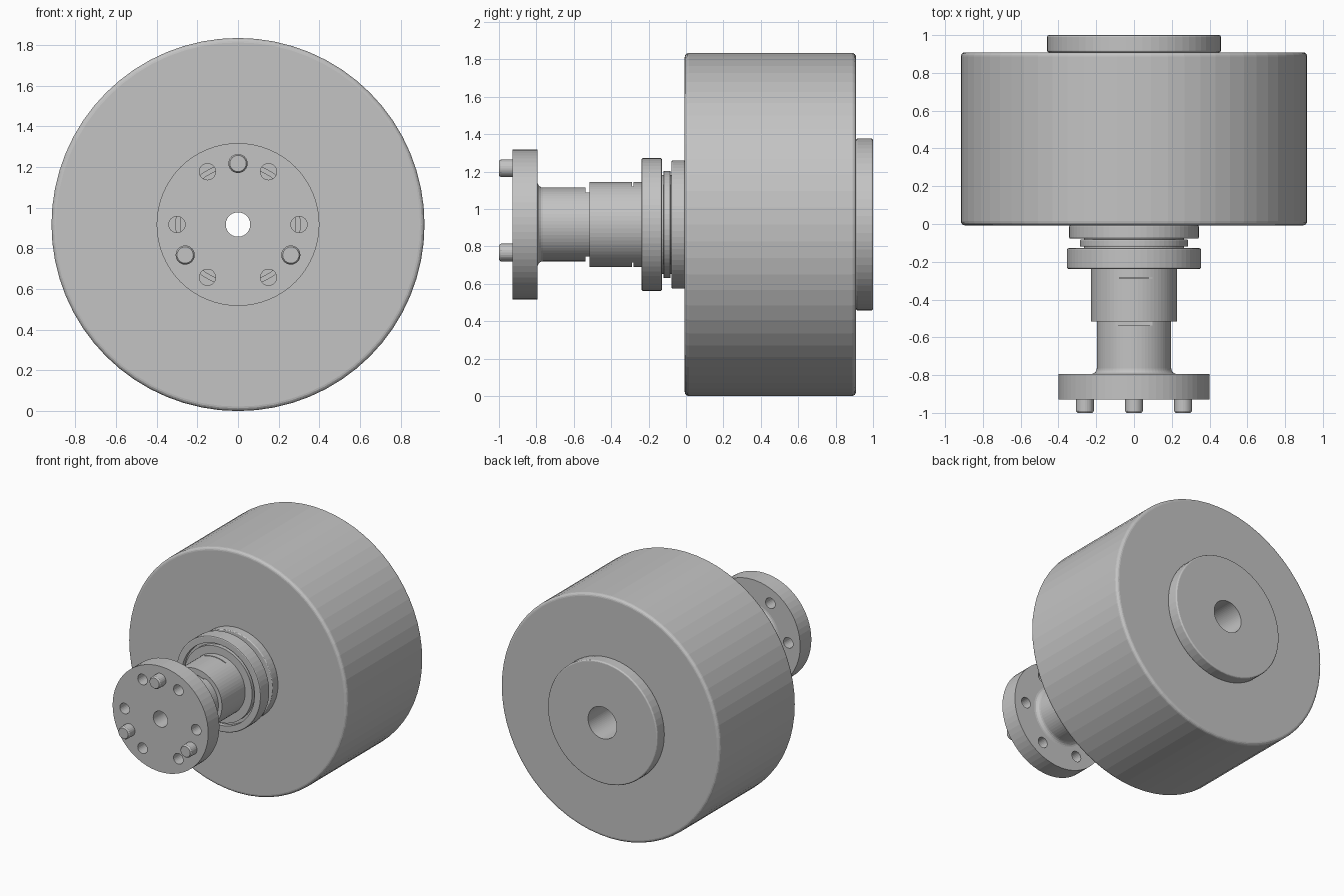
import bpy, bmesh, math
from mathutils import Matrix, Vector

if "Cube" in bpy.data.objects:
    bpy.data.objects.remove(bpy.data.objects["Cube"])

AXIS_Z = 0.917   # height of the rotation axis
SIDES = 64

grey = bpy.data.materials.new("machined grey")
grey.diffuse_color = (0.55, 0.55, 0.55, 1)
grey.use_nodes = True
grey.node_tree.nodes["Principled BSDF"].inputs["Base Color"].default_value = grey.diffuse_color


def finish(bm, name):
    bmesh.ops.recalc_face_normals(bm, faces=bm.faces)
    me = bpy.data.meshes.new(name)
    bm.to_mesh(me)
    bm.free()
    me.materials.append(grey)
    ob = bpy.data.objects.new(name, me)
    bpy.context.collection.objects.link(ob)
    return ob


def lathe(name, profile, sides=SIDES):
    """Revolve a closed loop of (y, radius) points around the y axis."""
    bm = bmesh.new()
    rings = []
    for i in range(sides):
        a = 2 * math.pi * i / sides
        rings.append([bm.verts.new((r * math.cos(a), y, AXIS_Z + r * math.sin(a)))
                      for y, r in profile])
    n = len(profile)
    for i in range(sides):
        p, q = rings[i], rings[(i + 1) % sides]
        for j in range(n):
            k = (j + 1) % n
            bm.faces.new((p[j], p[k], q[k], q[j]))
    return finish(bm, name)


def arc(cy, cr, rad, a0, a1, steps=4):
    return [(cy + rad * math.cos(math.radians(a0 + (a1 - a0) * i / steps)),
             cr + rad * math.sin(math.radians(a0 + (a1 - a0) * i / steps)))
            for i in range(steps + 1)]


def tube(y0, y1, inner, outer, edge):
    """Closed ring profile with rounded outer edges."""
    return ([(y0, inner)] + arc(y0 + edge, outer - edge, edge, 180, 90)
            + arc(y1 - edge, outer - edge, edge, 90, 0) + [(y1, inner)])


def add_cylinder(bm, x, z, r, y0, y1, r_front=None):
    m = Matrix.Translation((x, (y0 + y1) / 2, z)) @ Matrix.Rotation(math.pi / 2, 4, 'X')
    bmesh.ops.create_cone(bm, cap_ends=True, segments=24, radius1=r,
                          radius2=r if r_front is None else r_front,
                          depth=y1 - y0, matrix=m)


def add_box(bm, lo, hi):
    lo, hi = Vector(lo), Vector(hi)
    m = Matrix.Translation((lo + hi) / 2) @ Matrix.Diagonal((*(hi - lo), 1))
    bmesh.ops.create_cube(bm, size=1, matrix=m)


def on_circle(r, degrees):
    a = math.radians(degrees)
    return r * math.cos(a), AXIS_Z + r * math.sin(a)


# Large drum and the raised hub behind it, sharing one bore
lathe("drum", tube(-0.007, 0.909, 0.12, 0.917, 0.022))
lathe("rear_hub", tube(0.909, 1.0, 0.12, 0.46, 0.01))

# Flanged shaft: flange, fillet, neck and sleeve
shaft = lathe("flanged_shaft",
              [(-0.928, 0.06), (-0.928, 0.4), (-0.794, 0.4)]
              + arc(-0.764, 0.227, 0.03, 180, 270)
              + [(-0.516, 0.197), (-0.516, 0.227), (-0.007, 0.227), (-0.007, 0.06)])

# Bolt holes through the flange, and narrow slots above and below the sleeve
bm = bmesh.new()
for i in range(6):
    x, z = on_circle(0.3, 60 * i)
    add_cylinder(bm, x, z, 0.04, -0.96, -0.779)
for s in (1, -1):
    for y0, y1, h in ((-0.537, -0.5161, 0.17), (-0.289, -0.282, 0.204)):
        a, b = sorted((AXIS_Z + s * h, AXIS_Z + s * 0.3))
        add_box(bm, (-0.14, y0, a), (0.14, y1, b))
cutter = finish(bm, "hole_cutter")
cutter.hide_render = True
mod = shaft.modifiers.new("holes", 'BOOLEAN')
mod.object = cutter
mod.operation = 'DIFFERENCE'
mod.solver = 'EXACT'
bpy.context.view_layer.objects.active = shaft
bpy.ops.object.modifier_apply(modifier=mod.name)
bpy.data.objects.remove(cutter)

# Three drive pins with chamfered tips
bm = bmesh.new()
for deg in (90, 210, 330):
    x, z = on_circle(0.3, deg)
    add_cylinder(bm, x, z, 0.047, -0.99, -0.92)
    add_cylinder(bm, x, z, 0.047, -1.0, -0.99, 0.04)
finish(bm, "drive_pins")

# Collar with a face groove, then the stepped rings against the drum
lathe("collar", [(-0.238, 0.227), (-0.238, 0.285), (-0.205, 0.285), (-0.205, 0.305),
                 (-0.238, 0.305)] + arc(-0.23, 0.347, 0.008, 180, 90, 2)
      + arc(-0.136, 0.347, 0.008, 90, 0, 2) + [(-0.128, 0.227)])
lathe("groove_core", tube(-0.128, -0.077, 0.227, 0.265, 0.002))
lathe("spacer_ring", tube(-0.12, -0.083, 0.265, 0.287, 0.005))
lathe("backing_ring", tube(-0.077, -0.007, 0.227, 0.343, 0.007))
